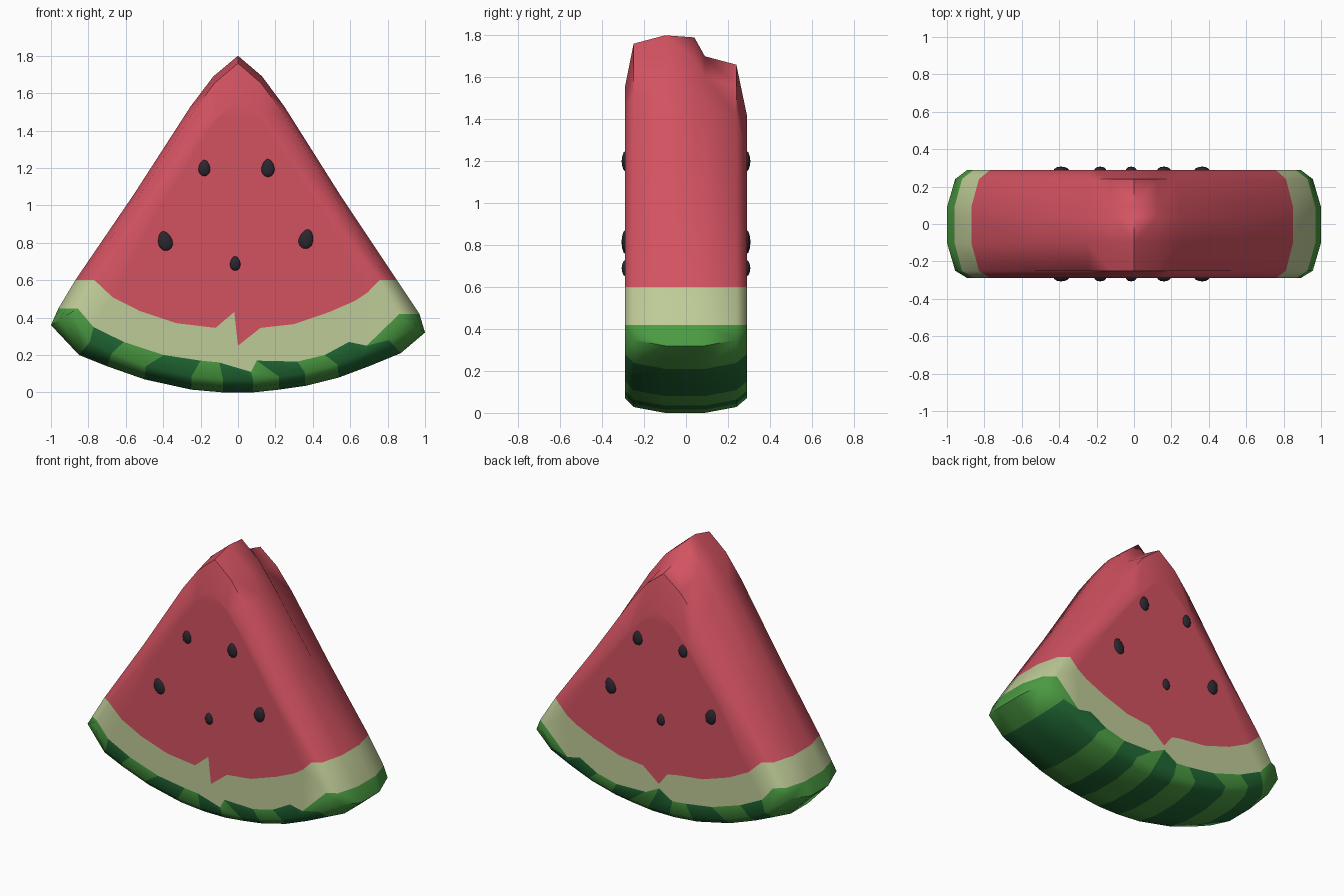
import bpy, bmesh, math
from mathutils import Vector

cube = bpy.data.objects.get("Cube")
if cube:
    bpy.data.objects.remove(cube, do_unlink=True)


def material(name, rgb):
    m = bpy.data.materials.new(name)
    m.use_nodes = True
    m.diffuse_color = (*rgb, 1)
    m.node_tree.nodes["Principled BSDF"].inputs["Base Color"].default_value = (*rgb, 1)
    return m


FLESH, PALE, LIGHT, DARK = range(4)
skins = [material("red flesh", (0.65, 0.085, 0.12)), material("pale rind", (0.52, 0.6, 0.31)),
         material("light green skin", (0.07, 0.33, 0.055)), material("dark green skin", (0.015, 0.14, 0.035))]
seed_mat = material("dark seed", (0.025, 0.02, 0.03))

# Rows of the slice, from left to right: flesh edge, skin edge, underside
flesh_edge = [(-.87, .6), (-.72, .51), (-.54, .435), (-.33, .37), (-.12, .345), (-.02, .43), (0, .25),
              (.12, .345), (.3, .365), (.5, .43), (.66, .49), (.75, .535), (.85, .6)]
skin_edge = [(-.96, .45), (-.83, .35), (-.63, .27), (-.4, .2), (-.2, .17), (-.1, .16), (.07, .11),
             (.1, .17), (.32, .165), (.47, .2), (.61, .27), (.72, .25), (.97, .42)]
underside = [(-1, .36), (-.85, .2), (-.7, .14), (-.5, .07), (-.25, .015), (-.08, 0), (.08, 0),
             (.22, .015), (.36, .035), (.54, .08), (.7, .14), (.87, .21), (1, .32)]
# Upper flesh rows: half width, height
upper = [(0, 1.8), (.13, 1.69), (.25, 1.53), (.55, 1.06)]
# Layers from front to back: depth, tip height, edge rounding
layers = [(-.29, 1.56, 1), (-.25, 1.76, .4), (-.1, 1.8, 0), (.04, 1.79, 0),
          (.09, 1.7, 0), (.24, 1.66, .4), (.29, 1.42, 1)]
stripes = [LIGHT, DARK] * 5 + [DARK, LIGHT]
COLS, ROWS, LAYS = len(flesh_edge), len(upper) + 3, len(layers)


def lattice_point(c, r, l):
    y, tip, rounding = layers[l]
    if r < len(upper):
        half, z = upper[r]
        t = flesh_edge[c][0] / .86
        x, z = half * t, .6 + (z - .6) * (tip - .6) / 1.2
    else:
        edge = (flesh_edge, skin_edge, underside)[r - len(upper)]
        x, z = edge[c]
        t = x / edge[-1][0]
        # The back has a plain dip in the flesh and a small spike of skin
        if y > 0 and edge is flesh_edge and c == 5:
            x, z = -.06, .33
        if y > 0 and edge is skin_edge and c == 6:
            x, z = 0, .22
        if edge is underside:
            z += .07 * rounding
    x *= 1 - .11 * rounding * abs(t) ** 3
    return Vector((x, y, z))


# Slice: outer faces of a bent lattice
bm = bmesh.new()
verts = {}


def add_face(corners, colour):
    for k in corners:
        if k not in verts:
            verts[k] = bm.verts.new(lattice_point(*k))
    bm.faces.new([verts[k] for k in corners]).material_index = colour


def row_colour(c, r):
    if r < len(upper):
        return FLESH
    return PALE if r == len(upper) else stripes[c]


for r in range(ROWS - 1):
    for c in range(COLS - 1):
        for l in (0, LAYS - 1):
            add_face([(c, r, l), (c + 1, r, l), (c + 1, r + 1, l), (c, r + 1, l)], row_colour(c, r))
    for l in range(LAYS - 1):
        for c in (0, COLS - 1):
            add_face([(c, r, l), (c, r + 1, l), (c, r + 1, l + 1), (c, r, l + 1)],
                     row_colour(min(c, COLS - 2), r))
for c in range(COLS - 1):
    for l in range(LAYS - 1):
        r = ROWS - 1
        add_face([(c, r, l), (c + 1, r, l), (c + 1, r, l + 1), (c, r, l + 1)], stripes[c])
        add_face([(c, 0, l), (c + 1, 0, l), (c + 1, 0, l + 1), (c, 0, l + 1)], FLESH)
bmesh.ops.remove_doubles(bm, verts=bm.verts, dist=0.0005)
bmesh.ops.recalc_face_normals(bm, faces=bm.faces)
mesh = bpy.data.meshes.new("melon_slice")
bm.to_mesh(mesh)
bm.free()
melon = bpy.data.objects.new("melon_slice", mesh)
bpy.context.collection.objects.link(melon)
for m in skins:
    mesh.materials.append(m)


def smooth(obj, degrees):
    bpy.ops.object.select_all(action='DESELECT')
    obj.select_set(True)
    bpy.context.view_layer.objects.active = obj
    bpy.ops.object.shade_smooth_by_angle(angle=math.radians(degrees))


smooth(melon, 60)

# Seeds: small flattened drops on both faces, with position, tilt and size
seeds = [(-.18, 1.2, 0, .9), (.16, 1.2, 0, 1), (-.39, .81, -15, 1.1), (.365, .82, 15, 1.1), (-.015, .69, 0, .8)]
for side, label in ((-1, "front"), (1, "back")):
    for i, (x, z, tilt, size) in enumerate(seeds):
        bpy.ops.mesh.primitive_ico_sphere_add(subdivisions=2, radius=1, location=(x, side * .287, z),
                                              rotation=(0, math.radians(tilt), 0))
        seed = bpy.context.object
        seed.name = f"{label}_seed_{i + 1}"
        seed.scale = (.036 * size, .02, .05 * size)
        for v in seed.data.vertices:
            v.co.x *= 1 - .2 * v.co.z
        seed.data.materials.append(seed_mat)
        smooth(seed, 40)
